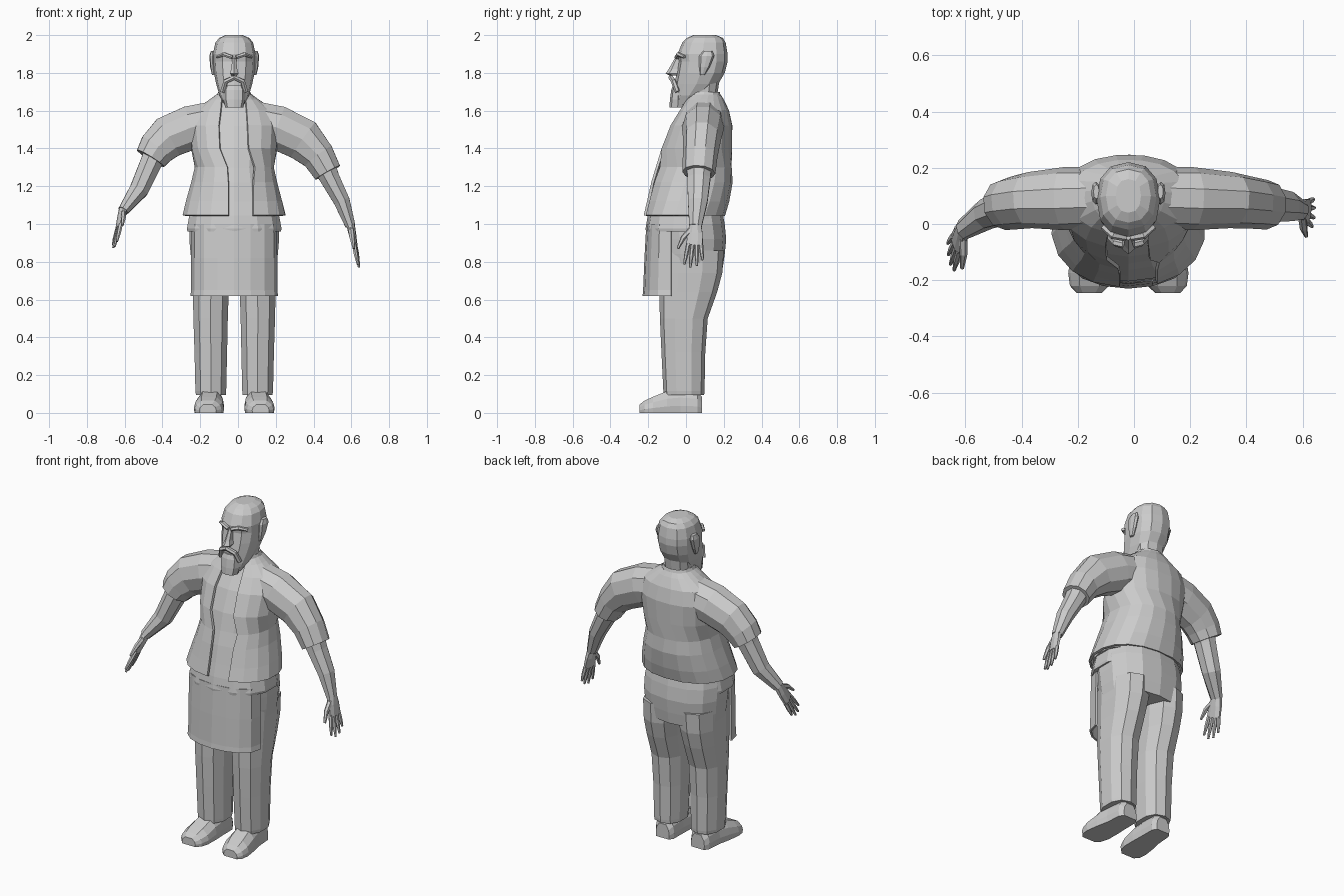
import bpy, bmesh, math
from mathutils import Vector as V

X0 = -0.02  # body centre line


def finish(name, bm):
    bmesh.ops.recalc_face_normals(bm, faces=bm.faces)
    me = bpy.data.meshes.new(name)
    bm.to_mesh(me)
    bm.free()
    ob = bpy.data.objects.new(name, me)
    bpy.context.collection.objects.link(ob)
    return ob


def skin(bm, rings, closed=True, cap=True):
    vs = [[bm.verts.new(p) for p in r] for r in rings]
    n = len(vs[0])
    for a, b in zip(vs, vs[1:]):
        for i in range(n if closed else n - 1):
            j = (i + 1) % n
            bm.faces.new((a[i], a[j], b[j], b[i]))
    if cap:
        bm.faces.new(vs[0][::-1])
        bm.faces.new(vs[-1])


def oval(cx, z, rx, yf, yb, t, p):
    c, s = math.cos(t), math.sin(t)
    return V((cx + rx * math.copysign(abs(c) ** p, c),
              (yf + yb) / 2 + (yb - yf) / 2 * math.copysign(abs(s) ** p, s), z))


def stack(name, rows, n=12, p=0.85):
    """Upright loft; rows are (z, centre x, half width, front y, back y)."""
    bm = bmesh.new()
    skin(bm, [[oval(X0 + cx, z, rx, yf, yb, math.tau * (i + 0.5 * (n % 4 > 0)) / n, p)
               for i in range(n)] for z, cx, rx, yf, yb in rows])
    return finish(name, bm)


def tube(bm, pts, n=8, ref=(0, 1, 0)):
    """Loft along a path; pts are (centre, radius across, radius along ref)."""
    rings = []
    for i, (c, ra, rb) in enumerate(pts):
        t = (V(pts[min(i + 1, len(pts) - 1)][0]) - V(pts[max(i - 1, 0)][0])).normalized()
        a = t.cross(V(ref)).normalized()
        b = a.cross(t)
        rings.append([V(c) + a * ra * math.cos(q) + b * rb * math.sin(q)
                      for q in (math.tau * (k + 0.5) / n for k in range(n))])
    skin(bm, rings)


def tube_obj(name, pts, n=8):
    bm = bmesh.new()
    tube(bm, pts, n)
    return finish(name, bm)


def hand(name, wrist, d, w):
    """Palm, four fingers and thumb; d points to the fingertips, w to the thumb."""
    o, d = V(wrist), V(d).normalized()
    w = (V(w) - d * V(w).dot(d)).normalized()
    bm = bmesh.new()
    tube(bm, [(o - d * 0.02, 0.024, 0.03), (o + d * 0.04, 0.02, 0.043),
              (o + d * 0.105, 0.014, 0.047)], 8, w)
    for k, length in zip((-1.5, -0.5, 0.5, 1.5), (0.09, 0.12, 0.13, 0.115)):
        b = o + d * 0.095 + w * k * 0.022
        e = (d + w * k * 0.1).normalized() * length
        tube(bm, [(b, 0.012, 0.012), (b + e * 0.55, 0.011, 0.011), (b + e, 0.006, 0.006)], 6, w)
    tube(bm, [(o + d * 0.02 + w * 0.02, 0.016, 0.018), (o + d * 0.065 + w * 0.062, 0.014, 0.014),
              (o + d * 0.125 + w * 0.088, 0.007, 0.007)], 6, w)
    return finish(name, bm)


# Head with neck
stack("head", [(1.63, 0, .05, -.065, .03), (1.68, 0, .078, -.065, .10), (1.74, 0, .095, -.06, .17),
               (1.80, 0, .108, -.05, .205), (1.86, 0, .112, -.04, .22), (1.90, 0, .113, -.045, .22),
               (1.96, 0, .10, -.02, .21), (1.985, 0, .08, .005, .195), (2.0, 0, .045, .04, .16)])
stack("neck", [(1.60, 0, .085, .01, .18), (1.68, 0, .078, .015, .165), (1.78, 0, .085, .02, .18)], 10)
# Beard, moustache and nose
stack("beard", [(1.618, 0, .048, -.088, .0), (1.66, 0, .058, -.085, .0), (1.71, 0, .06, -.078, .0),
                (1.735, 0, .045, -.07, .0)], 8)
tube_obj("moustache", [((X0 + x, y, z), .014, .014) for x, y, z in
         ((-.062, -.045, 1.70), (-.045, -.066, 1.755), (0, -.08, 1.775),
          (.045, -.066, 1.755), (.062, -.045, 1.70))], 6)
stack("nose", [(1.785, 0, .016, -.085, -.02), (1.797, 0, .026, -.108, -.02), (1.82, 0, .018, -.092, -.02),
               (1.88, 0, .011, -.058, -.02)], 6)
# Brows and ears
for s, side in ((-1, "left"), (1, "right")):
    tube_obj(side + "_brow", [((X0 + s * .01, -.048, 1.882), .011, .014),
                              ((X0 + s * .055, -.04, 1.898), .012, .014),
                              ((X0 + s * .09, -.008, 1.885), .008, .012)], 6)
    stack(side + "_ear", [(1.79, s * .108, .01, .075, .10), (1.83, s * .113, .014, .07, .125),
                          (1.89, s * .116, .016, .07, .15), (1.915, s * .114, .01, .09, .14)], 8)

# Inner shirt and bib
torso = [(1.045, .268, -.218, .20), (1.12, .25, -.20, .222), (1.22, .222, -.178, .24), (1.30, .203, -.155, .235),
         (1.40, .222, -.13, .238), (1.52, .235, -.08, .24), (1.60, .205, -.03, .222),
         (1.655, .125, .0, .195), (1.68, .09, .012, .18)]
stack("shirt", [(z, 0, rx - .015, yf + .014, yb - .015) for z, rx, yf, yb in torso], 16, .9)

# Open jacket with uneven front edges
left = (.03, .03, .03, .035, .075, .08, .07, .065, .055)
right = (.10, .10, .10, .107, .075, .07, .065, .06, .055)
bm, P, N = bmesh.new(), 0.9, 18
rings = []
for (z, rx, yf, yb), l, r in zip(torso, left, right):
    a0 = -math.pi / 2 + math.asin((r / rx) ** (1 / P))
    a1 = 1.5 * math.pi - math.asin((l / rx) ** (1 / P))
    rings.append([oval(X0, z, rx, yf, yb, a0 + (a1 - a0) * i / (N - 1), P) for i in range(N)])
skin(bm, rings, closed=False, cap=False)
jacket = finish("jacket", bm)
mod = jacket.modifiers.new("thickness", 'SOLIDIFY')
mod.thickness = 0.014
mod.offset = 0
stack("collar", [(1.645, 0, .11, .0, .195), (1.70, 0, .084, .012, .178), (1.69, 0, .07, .02, .17)], 12)

# Sleeves, forearms and hands: left arm reaches forward, right arm hangs
tube_obj("left_sleeve", [((-.10, .095, 1.545), .115, .11), ((-.25, .09, 1.51), .122, .112),
                         ((-.37, .085, 1.46), .118, .10), ((-.43, .075, 1.40), .103, .095),
                         ((-.463, .068, 1.347), .088, .09)], 10)
tube_obj("right_sleeve", [((.06, .095, 1.545), .115, .11), ((.21, .09, 1.51), .122, .112),
                          ((.345, .085, 1.445), .118, .10), ((.425, .075, 1.36), .092, .092),
                          ((.475, .068, 1.272), .078, .088)], 10)
tube_obj("left_forearm", [((-.435, .07, 1.38), .07, .07), ((-.46, .06, 1.325), .062, .066),
                          ((-.525, .035, 1.18), .054, .056), ((-.608, -.02, 1.07), .03, .038)])
tube_obj("right_forearm", [((.455, .07, 1.31), .066, .07), ((.487, .068, 1.24), .056, .066),
                           ((.55, .062, 1.12), .046, .056), ((.595, .05, .99), .029, .036)])
hand("left_hand", (-.61, -.022, 1.065), (-.045, -.10, -.18), (.25, -.9, .3))
hand("right_hand", (.597, .05, .99), (.045, -.01, -.22), (-.1, -1, 0))

# Hips and waistband
stack("hips", [(.77, 0, .225, -.15, .195), (.84, 0, .236, -.16, .205), (.92, 0, .243, -.17, .213),
               (1.0, 0, .243, -.185, .205), (1.08, 0, .225, -.18, .19)], 14)
stack("waistband", [(.96, 0, .253, -.212, .19), (.975, 0, .256, -.214, .19), (1.06, 0, .24, -.20, .185)], 14)

# Apron skirt
bm = bmesh.new()
skin(bm, [[V((X0 + rx * math.cos(t), -.08 - ry * abs(math.sin(t)) ** .8, z))
           for t in (math.pi * k / 8 for k in range(9))]
          for z, rx, ry in ((.62, .232, .15), (.65, .228, .147), (.82, .228, .14), (1.0, .226, .13))],
     closed=False, cap=False)
apron = finish("apron", bm)
apron.modifiers.new("thickness", 'SOLIDIFY').thickness = 0.012

# Trouser legs and shoes
for s, side in ((-1, "left"), (1, "right")):
    stack(side + "_trouser_leg", [(.095, s * .123, .083, -.118, .096), (.115, s * .124, .085, -.12, .098),
                                  (.32, s * .124, .09, -.13, .102), (.50, s * .125, .095, -.138, .115),
                                  (.64, s * .124, .099, -.142, .165), (.74, s * .121, .106, -.145, .192),
                                  (.86, s * .118, .11, -.145, .2)], 10)
    bm = bmesh.new()
    skin(bm, [[V((X0 + s * cx + w * u, y, h * v)) for u, v in
               ((-.95, 0), (.95, 0), (1, .3), (.9, .65), (.5, 1), (-.5, 1), (-.9, .65), (-1, .3))]
              for y, cx, w, h in ((.085, .118, .045, .085), (.06, .119, .062, .115), (-.03, .122, .066, .125),
                                  (-.10, .128, .075, .115), (-.175, .134, .08, .085),
                                  (-.22, .138, .07, .065), (-.245, .14, .045, .045))])
    finish(side + "_shoe", bm)
